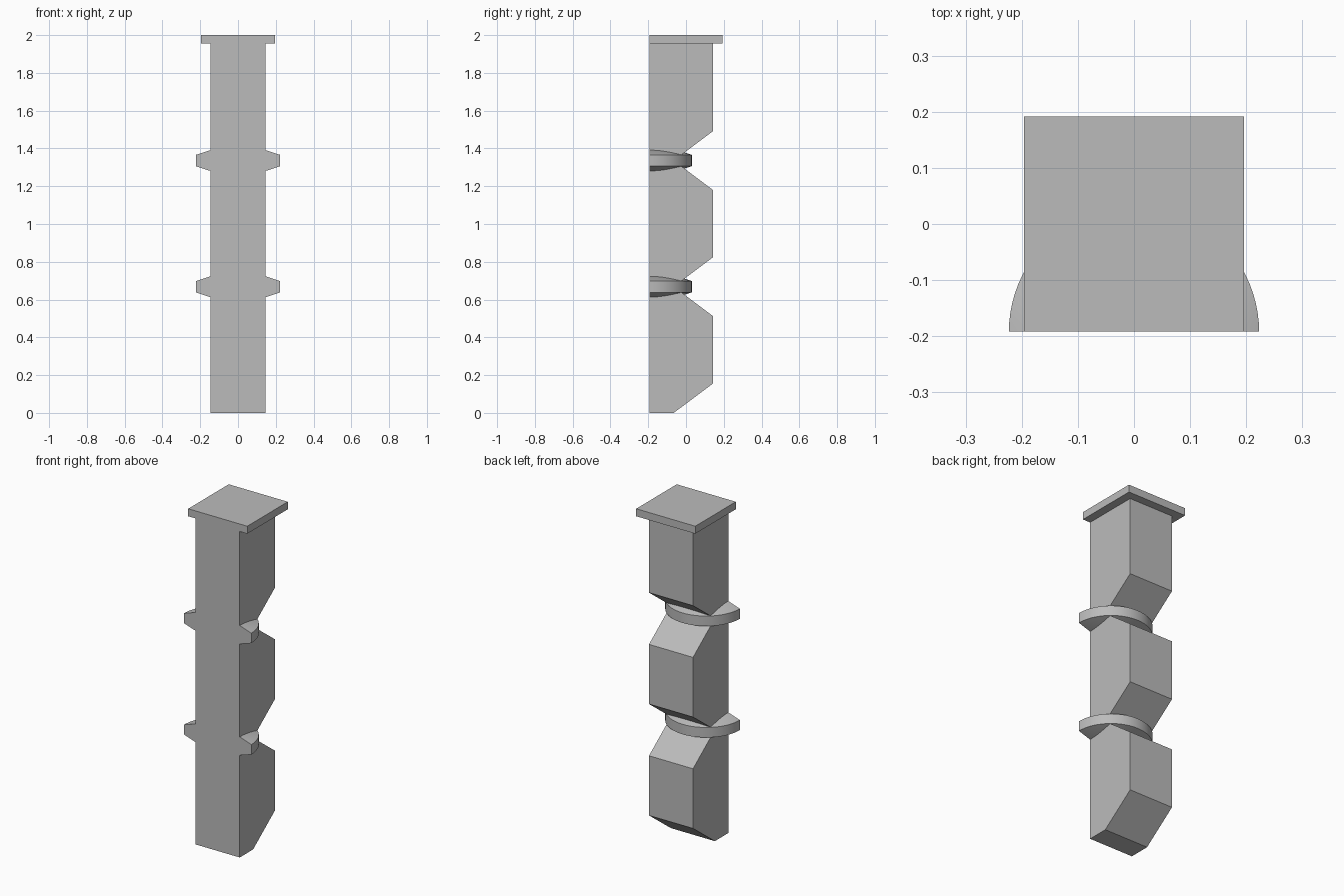
import bpy
import bmesh
from math import pi, cos, sin, radians

if "Cube" in bpy.data.objects:
    bpy.data.objects.remove(bpy.data.objects["Cube"], do_unlink=True)

# Single stone colour
stone = bpy.data.materials.new("stone grey")
stone.use_nodes = True
colour = (0.5, 0.5, 0.5, 1)
stone.diffuse_color = colour
stone.node_tree.nodes["Principled BSDF"].inputs["Base Color"].default_value = colour

FRONT, BACK = -0.192, 0.142
BODY_X, CAP_HALF, CAP_BASE = 0.146, 0.196, 1.955
NOTCH_Y, NOTCH_RISE = -0.065, 0.155
RING_HEIGHTS = (0.668, 1.336)


def add_object(name, bm):
    bmesh.ops.recalc_face_normals(bm, faces=bm.faces[:])
    mesh = bpy.data.meshes.new(name)
    bm.to_mesh(mesh)
    bm.free()
    mesh.materials.append(stone)
    obj = bpy.data.objects.new(name, mesh)
    bpy.context.collection.objects.link(obj)
    return obj


def extrude_side_profile(name, profile, half_width):
    """Extrude a (y, z) outline across x, centred."""
    bm = bmesh.new()
    face = bm.faces.new([bm.verts.new((-half_width, y, z)) for y, z in profile])
    result = bmesh.ops.extrude_face_region(bm, geom=[face], use_keep_orig=True)
    moved = [v for v in result["geom"] if isinstance(v, bmesh.types.BMVert)]
    bmesh.ops.translate(bm, vec=(2 * half_width, 0, 0), verts=moved)
    return add_object(name, bm)


def half_ring(name, z, radius=0.223, rim=0.03, peak=0.103, steps=40):
    """Half disc with a straight rim and shallow cones above and below."""
    bm = bmesh.new()
    top = bm.verts.new((0, FRONT, z + peak))
    bottom = bm.verts.new((0, FRONT, z - peak))
    upper, lower = [], []
    for i in range(steps + 1):
        a = pi * i / steps
        x, y = radius * cos(a), FRONT + radius * sin(a)
        upper.append(bm.verts.new((x, y, z + rim)))
        lower.append(bm.verts.new((x, y, z - rim)))
    for i in range(steps):
        bm.faces.new((top, upper[i], upper[i + 1]))
        bm.faces.new((upper[i], lower[i], lower[i + 1], upper[i + 1]))
        bm.faces.new((bottom, lower[i + 1], lower[i]))
    bm.faces.new((top, upper[-1], lower[-1], bottom, lower[0], upper[0]))
    obj = add_object(name, bm)
    bpy.ops.object.select_all(action="DESELECT")
    obj.select_set(True)
    bpy.context.view_layer.objects.active = obj
    bpy.ops.object.shade_smooth_by_angle(angle=radians(15))


# Post with a bevelled foot and V notches cut into its back
outline = [(FRONT, 0), (NOTCH_Y, 0), (BACK, NOTCH_RISE)]
for z in RING_HEIGHTS:
    outline += [(BACK, z - NOTCH_RISE), (NOTCH_Y, z), (BACK, z + NOTCH_RISE)]
outline += [(BACK, CAP_BASE), (FRONT, CAP_BASE)]
extrude_side_profile("post", outline, BODY_X)

# Flat slab on top
extrude_side_profile("cap_slab", [(FRONT, CAP_BASE), (-FRONT, CAP_BASE),
                                  (-FRONT, 2), (FRONT, 2)], CAP_HALF)

# Half rings seated in the notches
for label, height in zip(("lower_ring", "upper_ring"), RING_HEIGHTS):
    half_ring(label, height)
